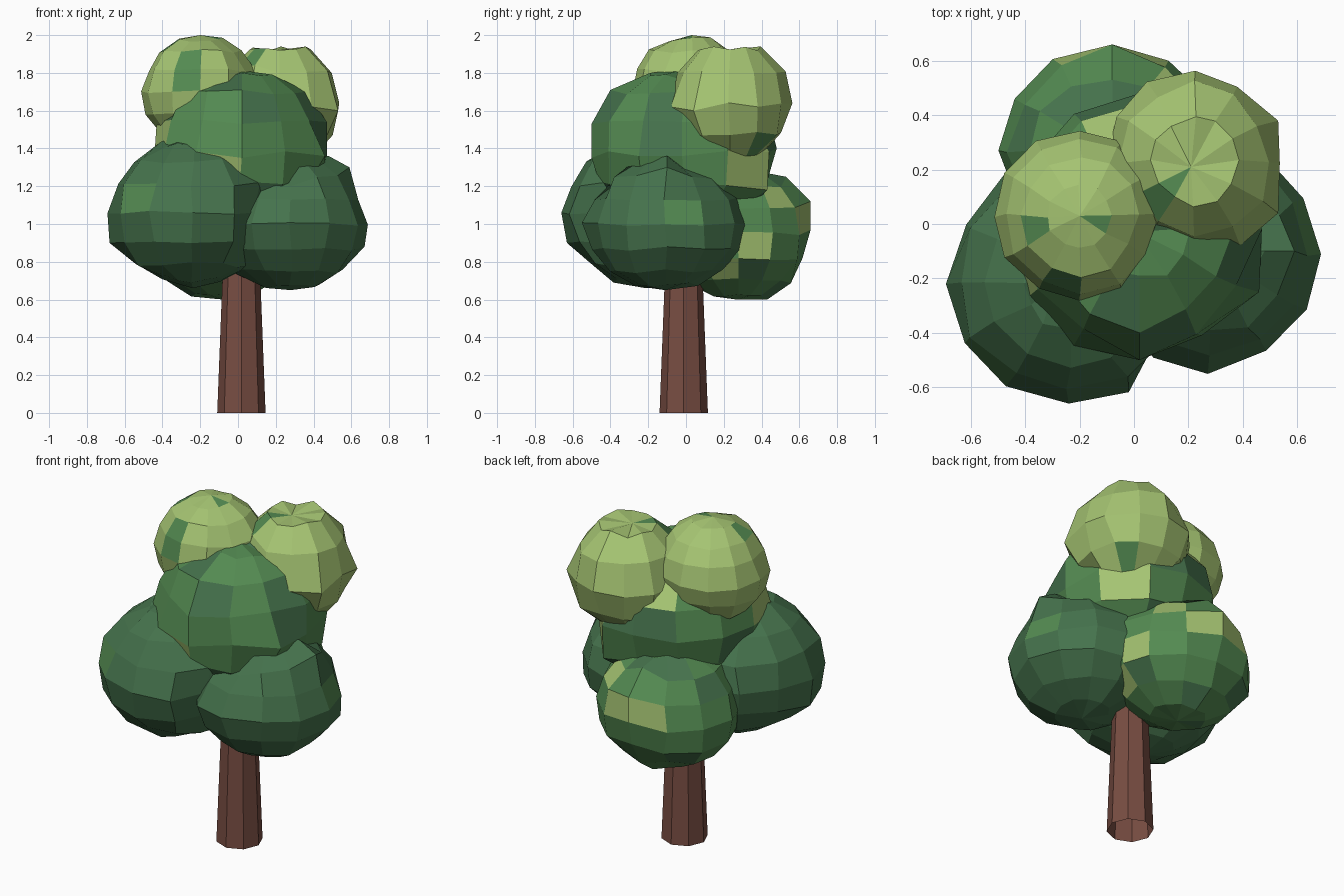
import bpy, bmesh, math, random
from mathutils import Vector

default = bpy.data.objects.get("Cube")
if default:
    bpy.data.objects.remove(default)


def material(name, rgb):
    linear = [((c / 255 + 0.055) / 1.055) ** 2.4 for c in rgb] + [1]
    mat = bpy.data.materials.new(name)
    mat.use_nodes = True
    mat.diffuse_color = linear
    shader = mat.node_tree.nodes["Principled BSDF"]
    shader.inputs["Base Color"].default_value = linear
    shader.inputs["Roughness"].default_value = 0.9
    return mat


bark = material("bark brown", (120, 77, 66))
leaves = [material("dark leaf green", (69, 114, 76)),
          material("mid leaf green", (84, 139, 82)),
          material("light leaf green", (165, 196, 114))]
DARK, MID, LIGHT = range(3)
SEGMENTS = 12


def add_object(name, bm, mats):
    mesh = bpy.data.meshes.new(name)
    bm.to_mesh(mesh)
    bm.free()
    for mat in mats:
        mesh.materials.append(mat)
    obj = bpy.data.objects.new(name, mesh)
    bpy.context.collection.objects.link(obj)
    return obj


def foliage(name, centre, radii, base, patches, patch_colour, seed,
            bulges=(), rings=8, dark_share=0):
    """Faceted, uneven leaf clump; patches are (column, row) faces,
    bulges are points to which the nearest corner is drawn."""
    rng = random.Random(seed)
    bm = bmesh.new()
    bmesh.ops.create_uvsphere(bm, u_segments=SEGMENTS, v_segments=rings, radius=1)
    for face in bm.faces:
        mid = face.calc_center_median().normalized()
        turn = math.atan2(mid.y, mid.x) % math.tau
        cell = (int(turn / math.tau * SEGMENTS), int(math.acos(mid.z) / math.pi * rings))
        face.material_index = DARK if rng.random() < dark_share else base
        if cell in patches:
            face.material_index = patch_colour
    # Uneven surface
    for v in bm.verts:
        shift = Vector([rng.uniform(-0.025, 0.025) for _ in range(3)])
        v.co = v.co * rng.uniform(0.96, 1.03) + shift
        v.co = Vector(c + r * p for c, r, p in zip(centre, radii, v.co))
    for point in map(Vector, bulges):
        min(bm.verts, key=lambda v: (v.co - point).length).co = point
    return add_object(name, bm, leaves)


# Trunk: tapered octagon, open underneath
bm = bmesh.new()
bmesh.ops.create_cone(bm, cap_ends=False, segments=8, radius1=0.128, radius2=0.095, depth=0.85)
bmesh.ops.translate(bm, verts=bm.verts, vec=(0.018, -0.012, 0.425))
add_object("trunk", bm, [bark])

# Lower clumps
foliage("lower_right_foliage", (-0.24, -0.21, 1.06), (0.45, 0.45, 0.39),
        DARK, [(7, 3)], MID, 1,
        [(0.08, -0.43, 1.06), (0.03, -0.41, 0.9), (0, -0.36, 0.77),
         (-0.28, -0.2, 1.46), (-0.68, -0.21, 0.9), (-0.24, -0.21, 0.66),
         (-0.24, -0.66, 1.06)])
foliage("lower_left_foliage", (0.28, -0.11, 1.0), (0.405, 0.42, 0.355),
        DARK, [(0, 3)], MID, 2,
        [(0.48, -0.1, 1.36), (0.59, -0.1, 1.3), (0.28, -0.39, 1.2),
         (0.67, -0.1, 0.88), (0.28, -0.11, 0.65)])
foliage("lower_back_foliage", (-0.08, 0.27, 0.95), (0.42, 0.39, 0.355),
        MID, [(0, 4), (11, 5), (2, 3), (3, 3), (1, 2)], LIGHT, 3,
        [(-0.08, 0.66, 1.12), (-0.08, 0.66, 0.97), (-0.08, 0.43, 0.6),
         (-0.08, 0.27, 0.6), (-0.08, 0.53, 1.25)], dark_share=0.1)

# Large middle clump
foliage("middle_foliage", (0.02, -0.02, 1.38), (0.475, 0.48, 0.435),
        MID, [(8, 4), (1, 4), (1, 3), (3, 2), (6, 3)], LIGHT, 4,
        [(0.02, -0.5, 1.53), (0.02, -0.5, 1.35), (0.02, -0.4, 1.71), (0.02, -0.19, 1.8),
         (0.47, -0.02, 1.54), (0.47, -0.02, 1.36), (0.46, -0.25, 1.36),
         (0.02, 0.48, 1.4), (0.25, 0.44, 1.38), (0.25, 0.43, 1.18)], dark_share=0.25)

# Light upper clumps
foliage("upper_right_foliage", (-0.2, 0.03, 1.7), (0.31, 0.31, 0.3),
        LIGHT, [(8, 2), (8, 3), (6, 1), (11, 0)], MID, 5, [(-0.2, 0.03, 2)])
foliage("upper_left_foliage", (0.22, 0.23, 1.64), (0.325, 0.33, 0.33),
        LIGHT, [(7, 1), (7, 0), (1, 4)], MID, 6,
        [(0.21, 0.21, 1.92), (0.53, 0.38, 1.62), (0.53, 0.04, 1.6),
         (0.22, -0.08, 1.62), (0.39, -0.08, 1.62),
         (0.01, 0.11, 1.84), (0.09, 0.01, 1.84), (0.09, 0.15, 1.93), (0.15, 0.1, 1.93)],
        rings=6)
